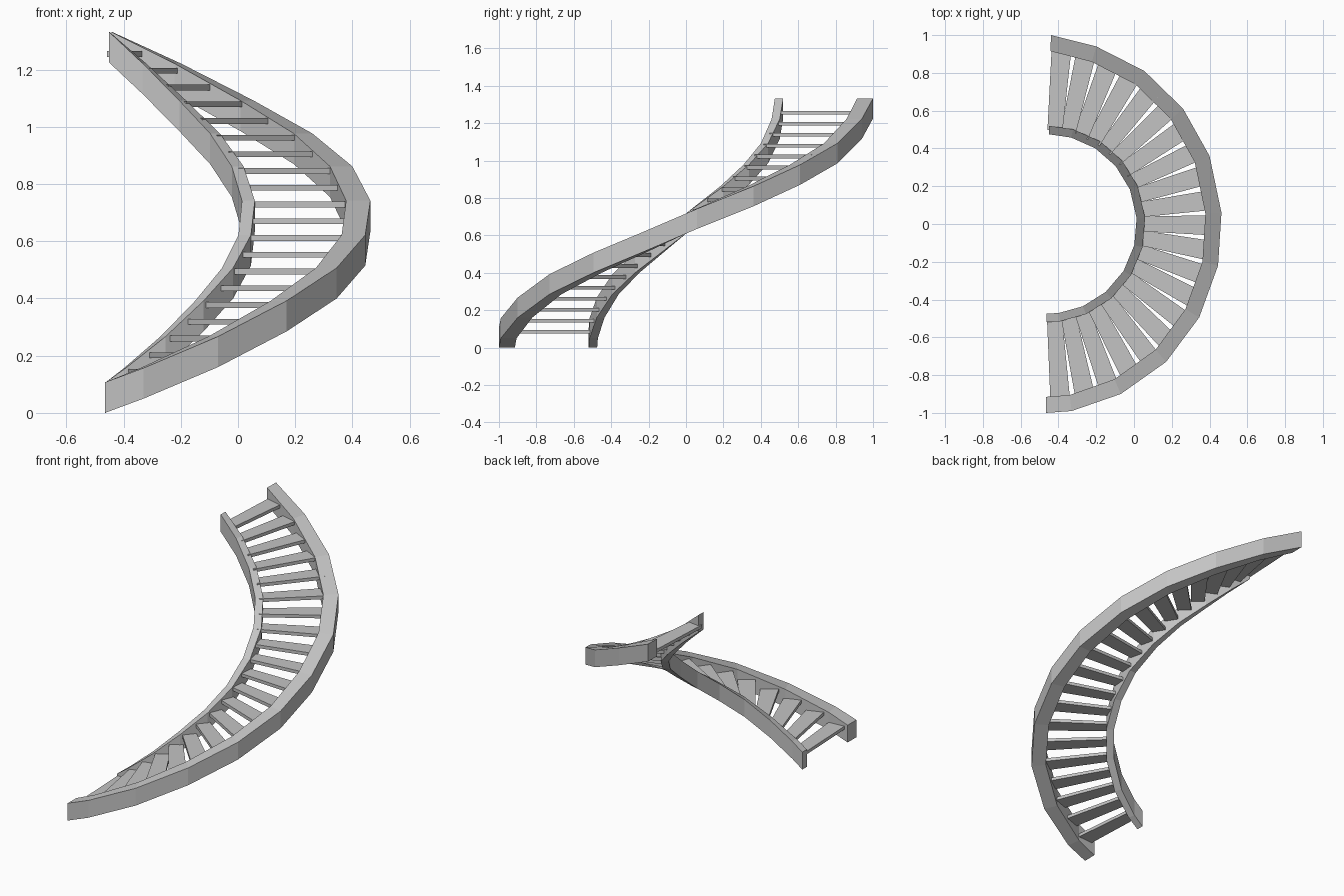
import bpy
import bmesh
from mathutils import Vector

cube = bpy.data.objects.get("Cube")
if cube:
    bpy.data.objects.remove(cube, do_unlink=True)

grey = bpy.data.materials.new("light grey")
grey.use_nodes = True
colour = (0.55, 0.55, 0.55, 1)
grey.diffuse_color = colour
grey.node_tree.nodes["Principled BSDF"].inputs["Base Color"].default_value = colour

CENTRE = Vector((-0.46, 0, 0))
TREADS = 21

# Lower outside edge of the outer stringer, climbing from front to back
outer_edge = [Vector(p) for p in (
    (-0.465, -1.0, 0), (-0.33, -0.99, 0.05), (-0.07, -0.90, 0.16),
    (0.17, -0.73, 0.285), (0.345, -0.495, 0.40), (0.445, -0.22, 0.515),
    (0.463, 0.06, 0.635), (0.40, 0.36, 0.755), (0.26, 0.61, 0.87),
    (0.055, 0.81, 0.985), (-0.20, 0.94, 1.115), (-0.44, 1.0, 1.225))]


def outward(p):
    """Level direction from the stair's axis to a point."""
    d = p - CENTRE
    d.z = 0
    return d.normalized()


# The inner stringer follows the same angles on a smaller radius
inner_edge = []
for p in outer_edge:
    q = CENTRE + outward(p) * 0.52
    q.z = p.z
    inner_edge.append(q)


def loft(name, rings):
    """Join four-cornered sections into a closed solid."""
    bm = bmesh.new()
    loops = [[bm.verts.new(p) for p in ring] for ring in rings]
    for a, b in zip(loops, loops[1:]):
        for k in range(4):
            n = (k + 1) % 4
            bm.faces.new((a[k], a[n], b[n], b[k]))
    bm.faces.new(loops[0])
    bm.faces.new(loops[-1][::-1])
    bmesh.ops.recalc_face_normals(bm, faces=bm.faces)
    mesh = bpy.data.meshes.new(name)
    bm.to_mesh(mesh)
    bm.free()
    mesh.materials.append(grey)
    obj = bpy.data.objects.new(name, mesh)
    bpy.context.collection.objects.link(obj)
    return obj


def stringer(name, edge, thickness, height):
    rings = []
    up = Vector((0, 0, height))
    for p in edge:
        inside = p - outward(p) * thickness
        rings.append((p, inside, inside + up, p + up))
    loft(name, rings)


def along(edge, t):
    """Point and level travel direction at a fraction of the path length."""
    lengths = [(b - a).length for a, b in zip(edge, edge[1:])]
    left = t * sum(lengths)
    for a, b, size in zip(edge, edge[1:], lengths):
        if left <= size:
            break
        left -= size
    return a.lerp(b, left / size)


# Side stringers
stringer("outer_stringer", outer_edge, 0.085, 0.107)
stringer("inner_stringer", inner_edge, 0.045, 0.107)

# Treads, ending inside the stringers
for i in range(TREADS):
    t = (i + 0.55) / TREADS
    z = 0.075 + 0.0585 * i
    a, b = along(inner_edge, t), along(outer_edge, t)
    a -= outward(a) * 0.02
    b -= outward(b) * 0.05
    a.z = b.z = z
    side = (b - a).normalized().cross(Vector((0, 0, 1)))
    up = Vector((0, 0, 0.02))
    sections = []
    for p, width in ((a, 0.08), (b, 0.105)):
        s = side * width / 2
        sections.append((p - s, p + s, p + s + up, p - s + up))
    loft(f"tread_{i + 1}", sections)
